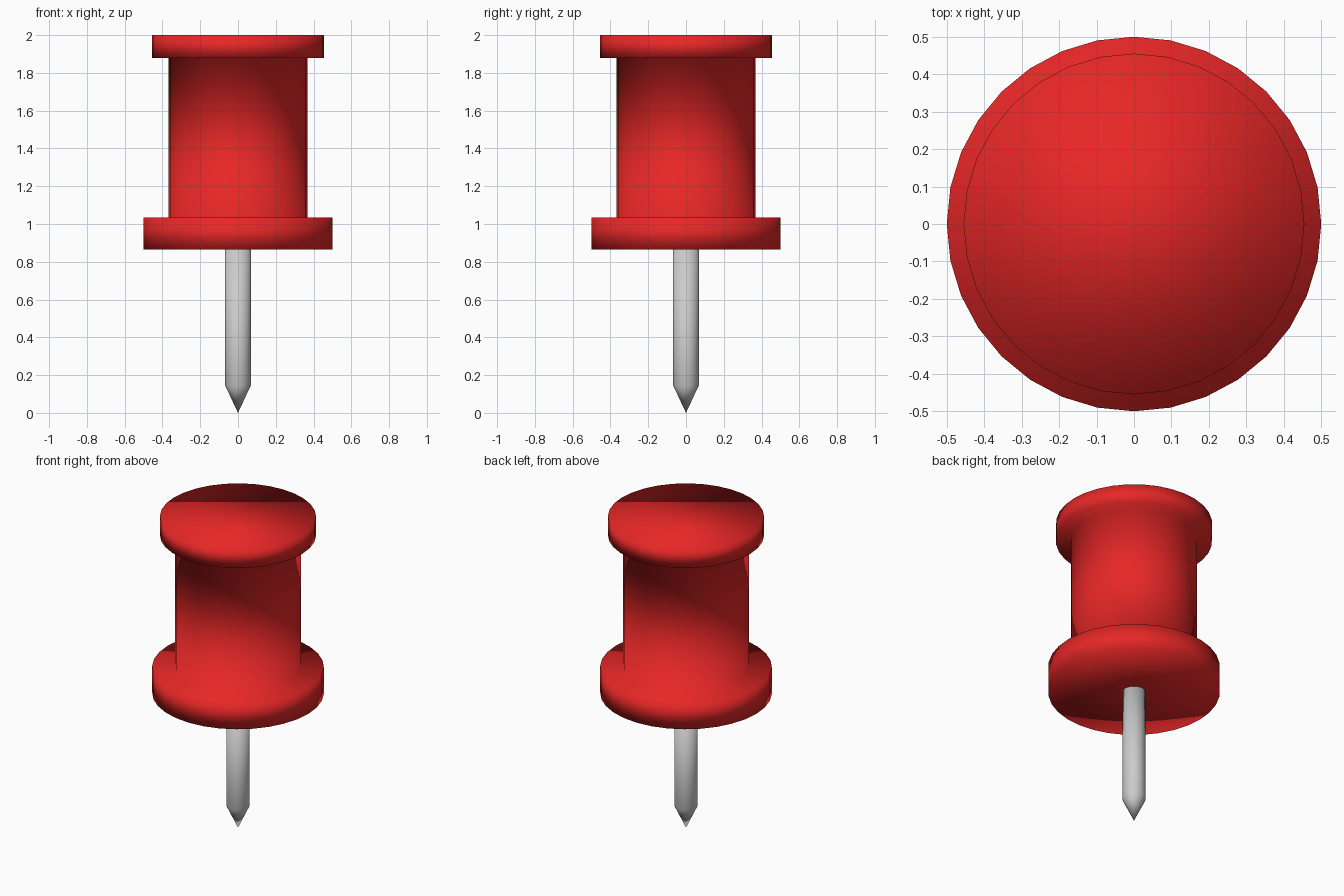
import bpy
import bmesh
from math import cos, sin, tau

if "Cube" in bpy.data.objects:
    bpy.data.objects.remove(bpy.data.objects["Cube"])

SIDES = 32


def lathe(name, profile, color=None, cap_top=False):
    """Spin (radius, z) points, listed bottom to top, around the z axis."""
    bm = bmesh.new()
    rings = []
    for r, z in profile:
        if r == 0:
            rings.append([bm.verts.new((0, 0, z))] * SIDES)
        else:
            rings.append([bm.verts.new((r * cos(tau * i / SIDES), r * sin(tau * i / SIDES), z))
                          for i in range(SIDES)])
    for low, high in zip(rings, rings[1:]):
        for i in range(SIDES):
            j = (i + 1) % SIDES
            corners = dict.fromkeys((low[i], low[j], high[j], high[i]))
            bm.faces.new(list(corners))
    if cap_top:
        bm.faces.new(rings[-1])
    for face in bm.faces:
        face.smooth = True
    mesh = bpy.data.meshes.new(name)
    bm.to_mesh(mesh)
    bm.free()
    obj = bpy.data.objects.new(name, mesh)
    bpy.context.collection.objects.link(obj)
    if color:
        mat = bpy.data.materials.new(name + "_color")
        mat.diffuse_color = color
        mat.use_nodes = True
        mat.node_tree.nodes["Principled BSDF"].inputs["Base Color"].default_value = mat.diffuse_color
        mesh.materials.append(mat)
    return obj


# Red grip: base flange, barrel and top flange, softly shaded throughout
lathe("grip", [(0.068, 0.865), (0.5, 0.865), (0.5, 1.035), (0.367, 1.035),
               (0.367, 1.88), (0.455, 1.88), (0.455, 2.0)],
      color=(0.8, 0.02, 0.02, 1), cap_top=True)

# Grey metal pin with a conical tip
lathe("pin", [(0, 0), (0.068, 0.145), (0.068, 0.865)], cap_top=True)
